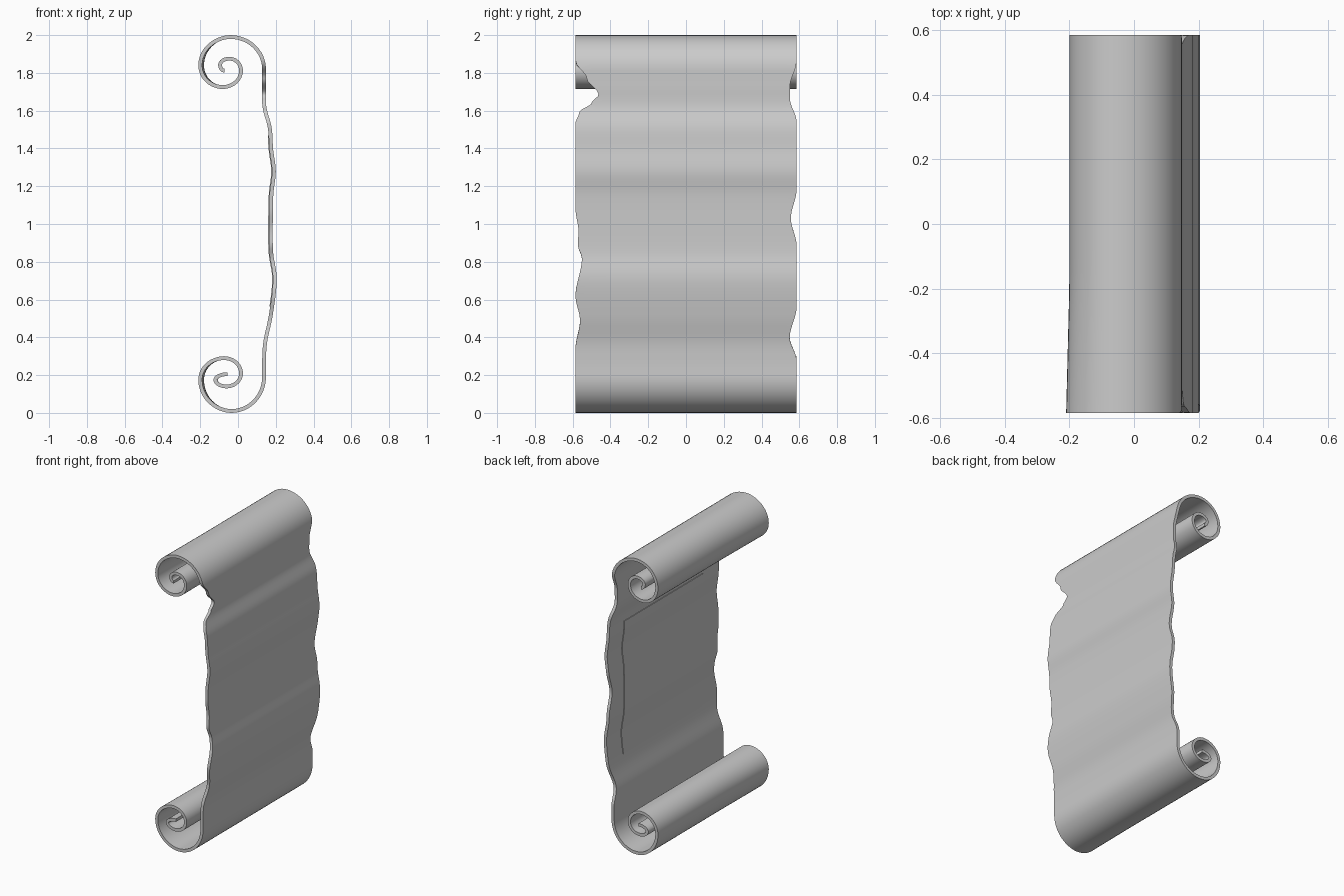
import bpy, math
from mathutils import Vector

if "Cube" in bpy.data.objects:
    bpy.data.objects.remove(bpy.data.objects["Cube"])

T = 0.02        # sheet thickness
HALF = 0.585    # half width in y


def quarter_arcs(pts, vertical=True, n=12):
    """Chain of quarter ellipses through alternating extreme points."""
    out = [Vector(pts[0])]
    for p, q in zip(pts, pts[1:]):
        for i in range(1, n + 1):
            t = math.pi / 2 * i / n
            c, s = math.cos(t), math.sin(t)
            if vertical:
                out.append(Vector((q[0] + (p[0] - q[0]) * c, p[1] + (q[1] - p[1]) * s)))
            else:
                out.append(Vector((p[0] + (q[0] - p[0]) * s, q[1] + (p[1] - q[1]) * c)))
        vertical = not vertical
    return out


def smooth_path(pts, n=8):
    """Catmull-Rom curve through the points."""
    P = [Vector(p) for p in pts]
    P = [P[0]] + P + [P[-1]]
    out = []
    for a, b, c, d in zip(P, P[1:], P[2:], P[3:]):
        for i in range(n):
            t = i / n
            out.append(0.5 * (2 * b + (c - a) * t + (2 * a - 5 * b + 4 * c - d) * t * t
                              + (3 * b - a - 3 * c + d) * t ** 3))
    return out + [P[-1]]


def keyed(keys, z):
    """Eased lookup of edge wear depth by height (keys run downward)."""
    for (z1, d1), (z0, d0) in zip(keys, keys[1:]):
        if z0 <= z <= z1:
            t = (z - z0) / (z1 - z0)
            return d0 + (d1 - d0) * t * t * (3 - 2 * t)
    return 0.0


def make_sheet(name, rows, thickness):
    w = len(rows[0])
    faces = [(i * w + j, i * w + j + 1, (i + 1) * w + j + 1, (i + 1) * w + j)
             for i in range(len(rows) - 1) for j in range(w - 1)]
    me = bpy.data.meshes.new(name)
    me.from_pydata([v for r in rows for v in r], [], faces)
    ob = bpy.data.objects.new(name, me)
    bpy.context.collection.objects.link(ob)
    m = ob.modifiers.new("thickness", 'SOLIDIFY')
    m.thickness, m.offset = thickness, 0
    bpy.context.view_layer.objects.active = ob
    ob.select_set(True)
    bpy.ops.object.modifier_apply(modifier=m.name)
    bpy.ops.object.shade_smooth_by_angle(angle=math.radians(40))
    ob.select_set(False)
    return ob


# side profile: top roll, wavy wall, bottom roll
top = quarter_arcs([(.138, 1.82), (-.04, 1.99), (-.19, 1.84), (-.082, 1.725),
                    (.016, 1.812), (-.045, 1.875), (-.095, 1.842), (-.072, 1.812)])
wall = smooth_path([(.138, 1.82), (.138, 1.73), (.14, 1.62), (.168, 1.51), (.176, 1.395),
                    (.19, 1.278), (.177, 1.157), (.174, 1.01), (.176, .85), (.195, .705),
                    (.174, .52), (.145, .38), (.138, .28), (.138, .19)])
bottom = quarter_arcs([(.138, .19), (-.035, .01), (-.19, .175), (-.075, .29),
                       (.016, .21), (-.06, .14), (-.118, .175), (-.055, .205)])
profile = top[::-1] + wall[1:] + bottom[1:]
sheet_idx = range(len(top) - 6, len(top) + len(wall) + 4)

# worn edge depths by height
worn_front = [(1.86, 0), (1.77, .06), (1.685, .122), (1.64, .085), (1.59, .02), (1.53, 0),
              (1.08, 0), (.96, .016), (.89, .012), (.817, .034), (.62, 0), (.49, .024), (.34, 0)]
worn_back = [(1.86, 0), (1.73, .034), (1.66, .034), (1.54, 0), (1.18, 0), (1.03, .03),
             (.89, 0), (.56, 0), (.4, .036), (.28, 0)]

COLS = 16
rows = []
for i, p in enumerate(profile):
    on_wall = i in sheet_idx
    lo = -HALF + (keyed(worn_front, p.y) if on_wall else 0)
    hi = HALF - (keyed(worn_back, p.y) if on_wall else 0)
    row = []
    for j in range(COLS + 1):
        y = lo + (hi - lo) * j / COLS
        # rolls flare slightly toward the front end
        flare = .01 * max(0, (-.18 - y) / .4) * max(0, (-.1 - p.x) / .09)
        row.append((p.x - flare, y, p.y))
    rows.append(row)
make_sheet("scroll_sheet", rows, T)

# thin writing panel lying on the inner face
panel = [[(p.x - T / 2 - .001, -.41 + .84 * j / 8, p.y) for j in range(9)]
         for p in wall if .56 <= p.y <= 1.47]
make_sheet("writing_panel", panel, .006)
